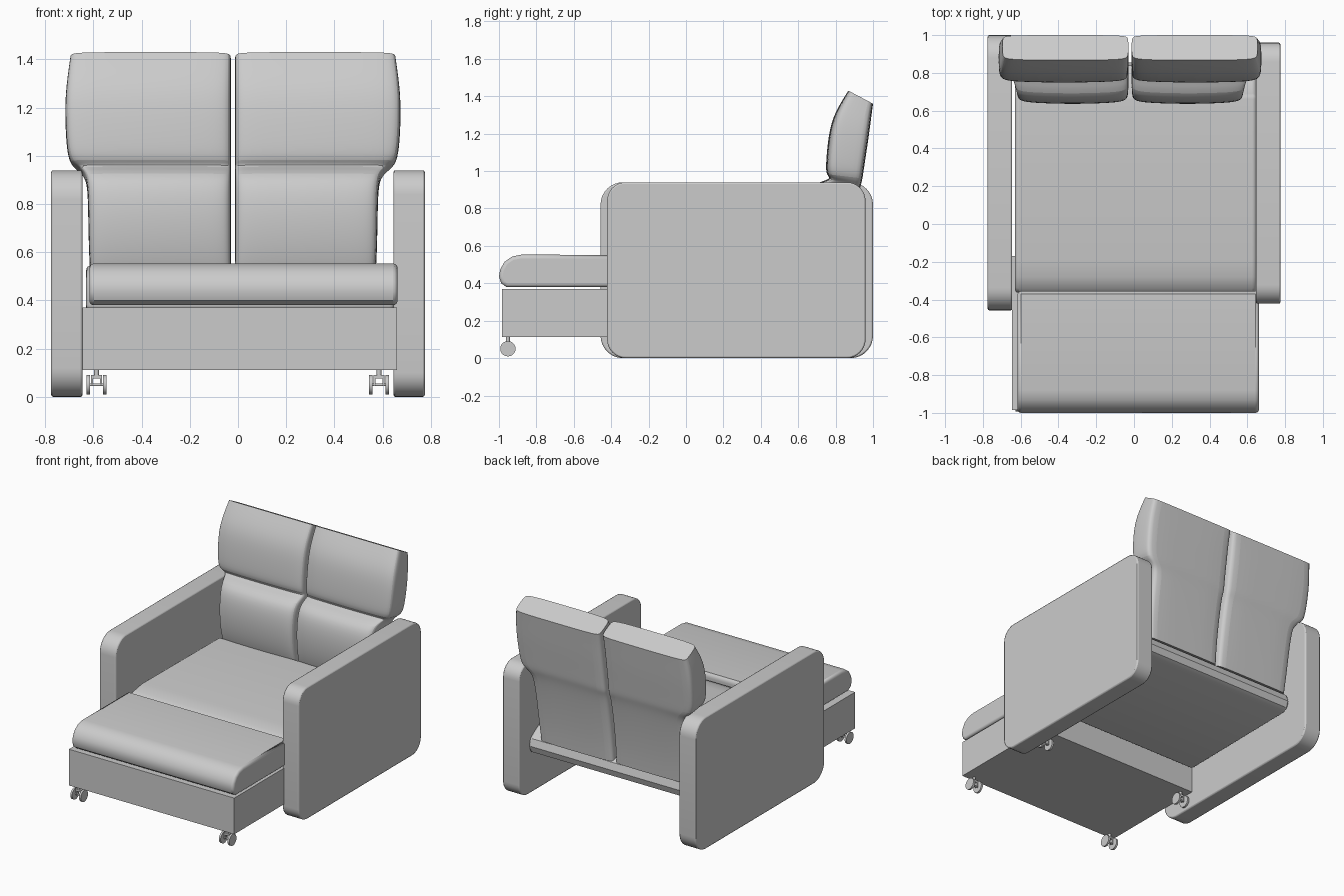
import bpy, bmesh, math
from mathutils import Matrix, Vector

if "Cube" in bpy.data.objects:
    bpy.data.objects.remove(bpy.data.objects["Cube"])


def finish(name, bm, bevel=0.0, segs=3, limit=40):
    bmesh.ops.recalc_face_normals(bm, faces=bm.faces)
    me = bpy.data.meshes.new(name)
    bm.to_mesh(me)
    bm.free()
    ob = bpy.data.objects.new(name, me)
    bpy.context.collection.objects.link(ob)
    if bevel:
        m = ob.modifiers.new("bevel", 'BEVEL')
        m.width, m.segments = bevel, segs
        m.limit_method, m.angle_limit = 'ANGLE', math.radians(limit)
    bpy.ops.object.select_all(action='DESELECT')
    bpy.context.view_layer.objects.active = ob
    ob.select_set(True)
    bpy.ops.object.shade_smooth_by_angle(angle=math.radians(35))
    return ob


def add_box(bm, lo, hi):
    lo, hi = Vector(lo), Vector(hi)
    mat = Matrix.Translation((lo + hi) / 2) @ Matrix.Diagonal((*(hi - lo), 1))
    return bmesh.ops.create_cube(bm, size=1, matrix=mat)["verts"]


def add_disc(bm, r, depth, center, rot=Matrix()):
    bmesh.ops.create_cone(bm, cap_ends=True, segments=20, radius1=r, radius2=r,
                          depth=depth, matrix=Matrix.Translation(center) @ rot)


def side_profile(name, pts, x0, x1, bevel):
    """Extrude a y,z outline between two x positions."""
    bm = bmesh.new()
    face = bm.faces.new([bm.verts.new((x0, y, z)) for y, z in pts])
    ext = bmesh.ops.extrude_face_region(bm, geom=[face])
    bmesh.ops.translate(bm, vec=(x1 - x0, 0, 0),
                        verts=[g for g in ext["geom"] if isinstance(g, bmesh.types.BMVert)])
    return finish(name, bm, bevel, 4, 50)


# Slab arms with rounded corners
def arm(name, x0, x1, y0, y1, r):
    bm = bmesh.new()
    add_box(bm, (x0, y0, 0), (x1, y1, 0.94))
    edges = [e for e in bm.edges if abs(e.verts[0].co.x - e.verts[1].co.x) > 0.01]
    bmesh.ops.bevel(bm, geom=edges, offset=r, segments=8, profile=0.5, affect='EDGES')
    finish(name, bm, 0.008, 2, 50)


arm("left_arm", -0.775, -0.645, -0.457, 1.0, 0.12)
arm("right_arm", 0.645, 0.775, -0.422, 0.96, 0.10)

# Seat with a rolled rear edge
side_profile("seat_cushion",
             [(-0.365, 0.36), (-0.365, 0.48), (-0.34, 0.51), (-0.28, 0.53), (-0.19, 0.545),
              (0.68, 0.54), (0.74, 0.46), (0.80, 0.425), (0.84, 0.395), (0.855, 0.345),
              (0.84, 0.30), (0.80, 0.28), (-0.15, 0.27), (-0.16, 0.36)],
             -0.63, 0.648, 0.02)

# Pulled-out footrest cushion
side_profile("footrest_cushion",
             [(-0.355, 0.38), (-0.355, 0.54), (-0.37, 0.552), (-0.88, 0.553), (-0.93, 0.543),
              (-0.97, 0.515), (-0.993, 0.475), (-1.0, 0.435), (-0.988, 0.40), (-0.96, 0.38)],
             -0.617, 0.662, 0.03)

# Footrest base box
bm = bmesh.new()
add_box(bm, (-0.645, -0.985, 0.112), (0.66, -0.17, 0.37))
finish("footrest_base", bm)

# Twin-wheel casters
turn = Matrix.Rotation(math.pi / 2, 4, 'Y')
for side, x in (("left", -0.587), ("right", 0.585)):
    for end, y in (("front", -0.952), ("rear", -0.22)):
        bm = bmesh.new()
        for s in (-1, 1):
            add_disc(bm, 0.041, 0.014, (x + s * 0.034, y, 0.05), turn)
            add_box(bm, (x + s * 0.018 - 0.004, y - 0.012, 0.045),
                    (x + s * 0.018 + 0.004, y + 0.012, 0.085))
        add_disc(bm, 0.006, 0.068, (x, y, 0.05), turn)
        add_box(bm, (x - 0.022, y - 0.012, 0.075), (x + 0.022, y + 0.012, 0.09))
        add_disc(bm, 0.01, 0.035, (x, y, 0.1))
        finish(f"{end}_{side}_caster", bm)

# Back cushions: rows of (front y, front z, back y, back z, width), lower pad then wing
ROWS = [(0.70, 0.45, 0.85, 0.40, 0.575), (0.655, 0.56, 0.862, 0.52, 0.588),
        (0.635, 0.72, 0.885, 0.68, 0.592), (0.645, 0.86, 0.91, 0.82, 0.594),
        (0.685, 0.935, 0.925, 0.89, 0.602), (0.785, 0.958, 0.935, 0.925, 0.628),
        (0.752, 0.975, 0.943, 0.955, 0.668), (0.75, 1.04, 0.952, 1.02, 0.683),
        (0.765, 1.20, 0.975, 1.17, 0.690), (0.795, 1.31, 0.988, 1.27, 0.684),
        (0.868, 1.43, 1.0, 1.36, 0.668)]
# Cross-section: (across, depth)
SECTION = [(0, 0.22), (0.012, 0.09), (0.06, 0.03), (0.2, 0), (0.5, -0.02), (0.8, 0),
           (0.94, 0.03), (0.988, 0.09), (1, 0.22), (1, 0.9), (0.98, 1), (0.5, 1),
           (0.02, 1), (0, 0.9)]


def back_cushion(name, inner, sign):
    bm = bmesh.new()
    rings = []
    for i, (fy, fz, by, bz, w) in enumerate(ROWS):
        ring = []
        for t, d in SECTION:
            if i == 10:
                d = min(max(d, 0), 1) if 0.02 < t < 0.98 else d
            ring.append(bm.verts.new((inner + sign * w * t, fy + (by - fy) * d,
                                      fz + (bz - fz) * d)))
        rings.append(ring)
    n = len(SECTION)
    for a, b in zip(rings, rings[1:]):
        for k in range(n):
            bm.faces.new((a[k], a[(k + 1) % n], b[(k + 1) % n], b[k]))
    caps = [bm.faces.new(rings[0]), bm.faces.new(rings[-1])]
    crease = bm.edges.layers.float.new("crease_edge")
    for f in caps:
        for e in f.edges:
            e[crease] = 1.0
    ob = finish(name, bm)
    for p in ob.data.polygons:
        p.use_smooth = True
    sub = ob.modifiers.new("subdivision", 'SUBSURF')
    sub.levels = sub.render_levels = 2
    # subdivide before the smooth-by-angle step
    with bpy.context.temp_override(object=ob):
        bpy.ops.object.modifier_move_to_index(modifier=sub.name, index=0)
        bpy.ops.object.modifier_apply(modifier=sub.name)
    bpy.ops.object.shade_smooth_by_angle(angle=math.radians(40))


back_cushion("left_back_cushion", -0.029, -1)
back_cushion("right_back_cushion", -0.013, 1)
